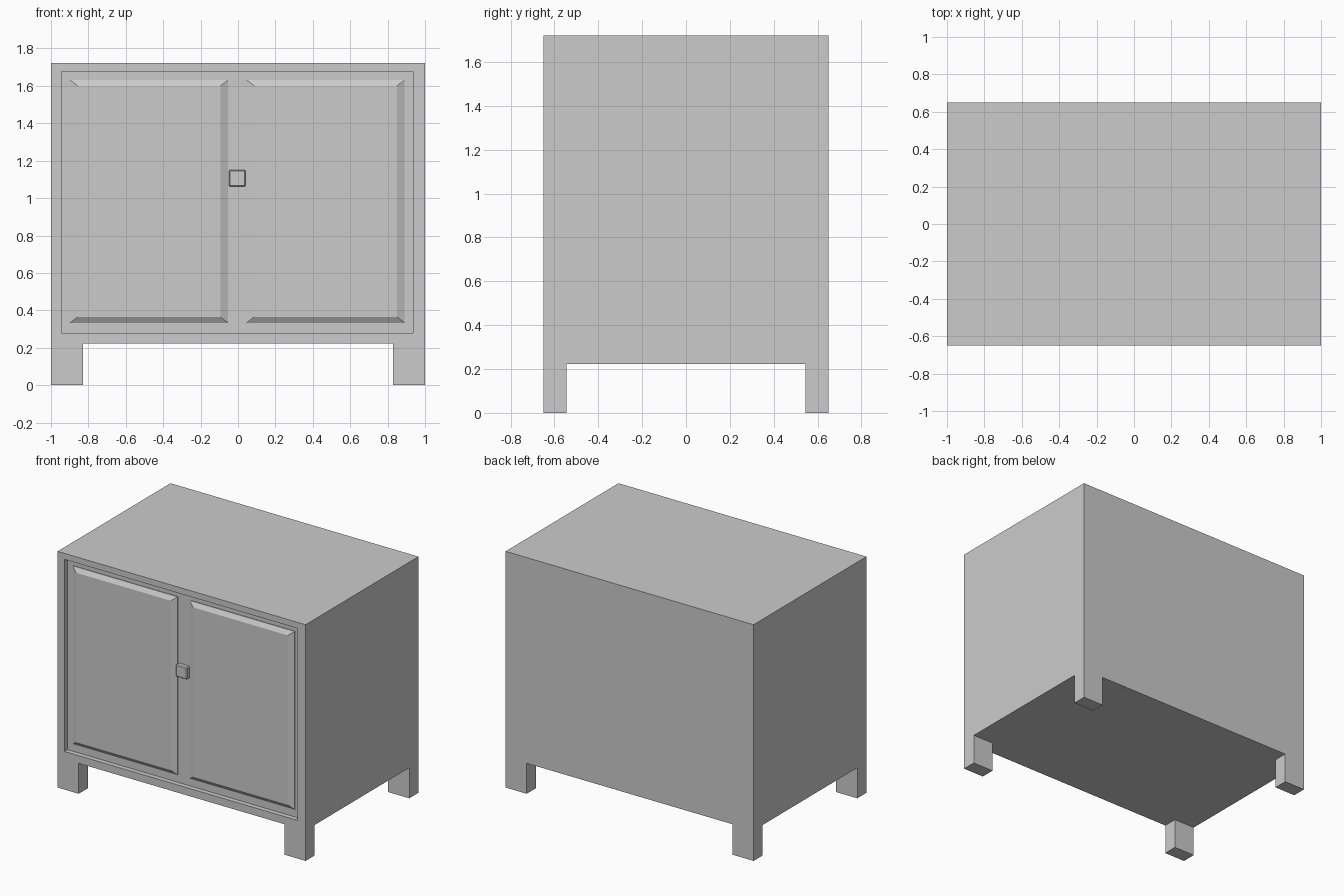
import bpy, bmesh

if "Cube" in bpy.data.objects:
    bpy.data.objects.remove(bpy.data.objects["Cube"])

HEIGHT, LEG_H, FRONT = 1.722, 0.222, -0.65
SHIFT = -0.004            # doors sit a hair left of centre
FLOOR = FRONT + 0.035     # back plane of the door recess


def box(name, lo, hi, inset=(0, 0)):
    """Box from corner to corner; its front (-y) face may be inset in x and z."""
    bm = bmesh.new()
    bmesh.ops.create_cube(bm, size=1)
    for v in bm.verts:
        front = v.co.y < 0
        sx, sz = (1 if v.co.x > 0 else -1), (1 if v.co.z > 0 else -1)
        v.co = [lo[i] + (v.co[i] + 0.5) * (hi[i] - lo[i]) for i in range(3)]
        if front:
            v.co.x -= sx * inset[0]
            v.co.z -= sz * inset[1]
    mesh = bpy.data.meshes.new(name)
    bm.to_mesh(mesh)
    bm.free()
    obj = bpy.data.objects.new(name, mesh)
    bpy.context.collection.objects.link(obj)
    return obj


def cut(target, lo, hi):
    """Subtract a box from the target."""
    cutter = box("cutter", lo, hi)
    cutter.hide_render = True
    mod = target.modifiers.new("cut", 'BOOLEAN')
    mod.operation, mod.solver, mod.object = 'DIFFERENCE', 'EXACT', cutter
    bpy.context.view_layer.objects.active = target
    bpy.ops.object.modifier_apply(modifier=mod.name)
    bpy.data.objects.remove(cutter)


# Cabinet body: one block, cut away between the legs and recessed at the front
body = box("cabinet_body", (-1, FRONT, 0), (1, 0.65, HEIGHT))
cut(body, (-0.83, -1, -0.2), (0.83, 1, LEG_H))
cut(body, (-1.2, -0.545, -0.2), (1.2, 0.545, LEG_H))
cut(body, (SHIFT - 0.94, -1, 0.278), (SHIFT + 0.94, FLOOR, 1.678))

# Raised door panels with chamfered borders
for side, x0 in (("left", -0.898), ("right", 0.046)):
    x1 = x0 + 0.845
    box(side + "_door_edge", (x0, FRONT + 0.03, 0.333), (x1, FLOOR + 0.01, 1.632))
    box(side + "_door_panel", (x0, FRONT + 0.01, 0.333), (x1, FRONT + 0.03, 1.632),
        inset=(0.041, 0.032))

# Square knob between the doors
knob = box("door_knob", (SHIFT - 0.045, FRONT + 0.002, 1.062),
           (SHIFT + 0.045, FLOOR + 0.01, 1.15))
bevel = knob.modifiers.new("bevel", 'BEVEL')
bevel.width, bevel.segments = 0.006, 1
